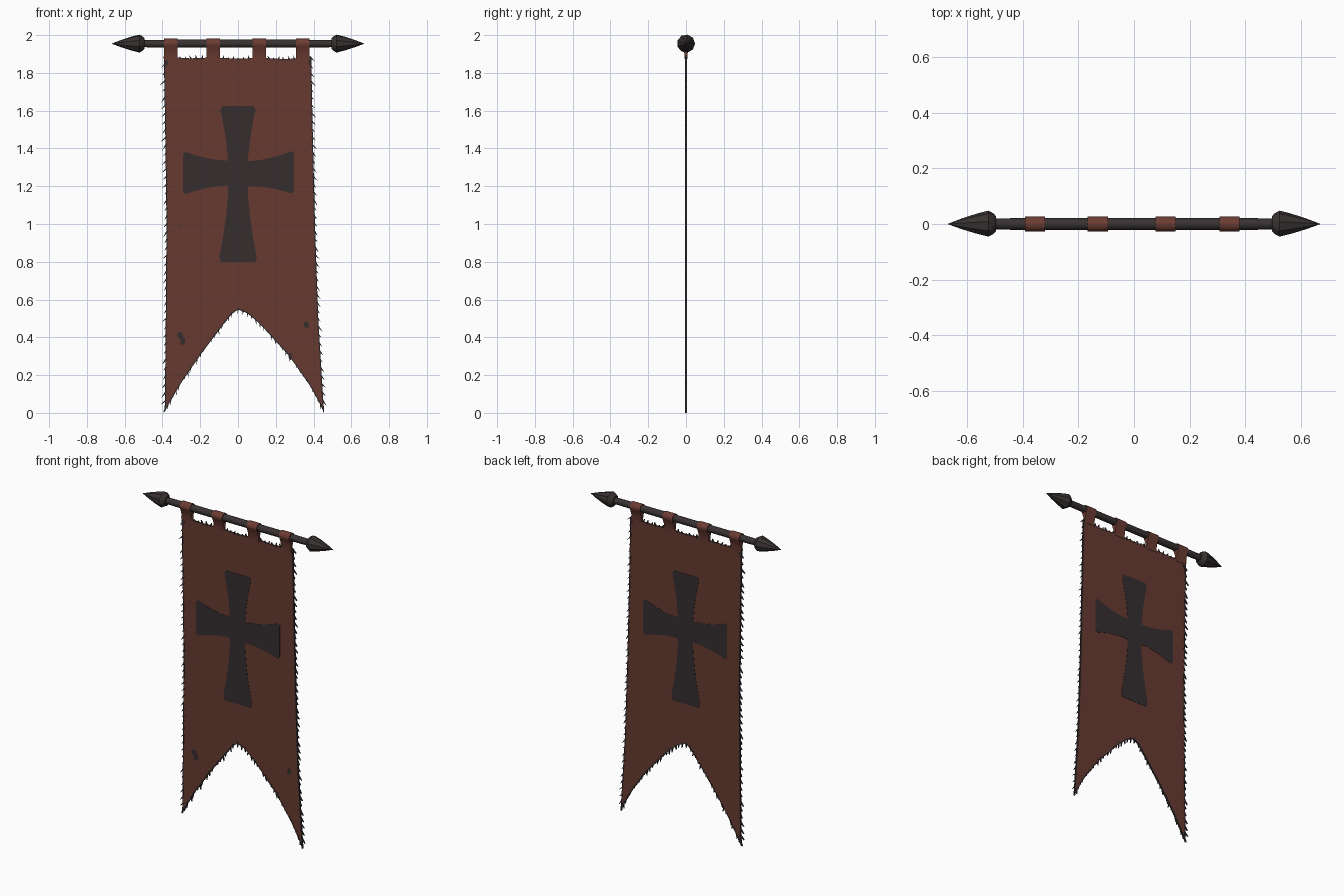
import bpy, bmesh, math, random
from mathutils import Vector

if "Cube" in bpy.data.objects:
    bpy.data.objects.remove(bpy.data.objects["Cube"])

random.seed(4)
ROD_Z = 1.955
T = 0.004            # half thickness of the cloth


def material(name, rgb):
    m = bpy.data.materials.new(name)
    m.diffuse_color = (*rgb, 1)
    m.use_nodes = True
    m.node_tree.nodes["Principled BSDF"].inputs["Base Color"].default_value = m.diffuse_color
    return m


RED = material("rust red cloth", (0.135, 0.042, 0.030))
TAB = material("tab red cloth", (0.150, 0.045, 0.033))
DARK = material("charcoal cloth", (0.036, 0.027, 0.028))
IRON = material("dark iron", (0.040, 0.032, 0.031))


def finish(bm, name, mat, smooth=None):
    bmesh.ops.recalc_face_normals(bm, faces=bm.faces)
    me = bpy.data.meshes.new(name)
    bm.to_mesh(me)
    bm.free()
    ob = bpy.data.objects.new(name, me)
    bpy.context.collection.objects.link(ob)
    me.materials.append(mat)
    if smooth:
        bpy.ops.object.select_all(action='DESELECT')
        ob.select_set(True)
        bpy.context.view_layer.objects.active = ob
        bpy.ops.object.shade_smooth_by_angle(angle=math.radians(smooth))
    return ob


def prism(bm, pts, axis):
    """Close a planar outline and extrude it along the axis vector."""
    f = bm.faces.new([bm.verts.new(p) for p in pts])
    new = bmesh.ops.extrude_face_region(bm, geom=[f], use_keep_orig=True)["geom"]
    for v in new:
        if isinstance(v, bmesh.types.BMVert):
            v.co += Vector(axis)
    bmesh.ops.triangulate(bm, faces=[g for g in bm.faces if len(g.verts) > 4])


def plate(name, outlines, half, mat):
    """Flat piece from x,z outlines, visible on both sides of the cloth."""
    bm = bmesh.new()
    for o in outlines:
        prism(bm, [(x, -half, z) for x, z in o], (0, 2 * half, 0))
    return finish(bm, name, mat)


def lathe_x(name, profile, sides, mat, smooth=None):
    """Revolve (x, radius) points about the rod axis."""
    bm = bmesh.new()
    rings = []
    for x, r in profile:
        rings.append([bm.verts.new((x, r * math.cos(2 * math.pi * i / sides),
                                    ROD_Z + r * math.sin(2 * math.pi * i / sides)))
                      for i in range(sides)])
    for a, b in zip(rings, rings[1:]):
        for i in range(sides):
            j = (i + 1) % sides
            bm.faces.new((a[i], a[j], b[j], b[i]))
    bm.faces.new(rings[0])
    bm.faces.new(rings[-1])
    return finish(bm, name, mat, smooth)


def walk(path, step):
    """Evenly spaced points along a polyline."""
    for a, b in zip(path, path[1:]):
        a, b = Vector(a), Vector(b)
        n = max(1, round((b - a).length / step))
        for i in range(n):
            yield a.lerp(b, i / n)


# rod and the two pointed finials
lathe_x("rod", [(-0.51, 0.020), (-0.3, 0.022), (0.3, 0.022), (0.51, 0.020)], 10, IRON, 40)
for s, side in ((-1, "left"), (1, "right")):
    lathe_x(side + "_finial", [(s * x, r) for x, r in
            ((0.495, 0.028), (0.503, 0.037), (0.522, 0.048), (0.565, 0.037),
             (0.62, 0.019), (0.667, 0.001))], 9, IRON, 30)

# hanging tabs looped over the rod
for n, x in enumerate((-0.355, -0.13, 0.113, 0.342)):
    arc = [math.radians(a) for a in range(-40, 221, 26)]
    prof = [(0.006, 1.865), (0.009, 1.905)]
    prof += [(0.027 * math.cos(a), ROD_Z + 0.027 * math.sin(a)) for a in arc]
    prof += [(-0.009, 1.905), (-0.006, 1.865)]
    bm = bmesh.new()
    prism(bm, [(x - 0.036, y, z) for y, z in prof], (0.072, 0, 0))
    finish(bm, f"tab_{n + 1}", TAB, 40)

# cloth with a swallowtail lower edge
top = [(-0.39, 1.885), (-0.25, 1.877), (-0.13, 1.882), (0, 1.875), (0.113, 1.88),
       (0.24, 1.873), (0.385, 1.88)]
right = [(0.385, 1.88), (0.393, 1.5), (0.405, 1.0), (0.422, 0.5), (0.452, 0.02)]
notch = [(0.452, 0.02), (0.38, 0.15), (0.275, 0.30), (0.116, 0.475), (0.05, 0.53), (0, 0.55),
         (-0.035, 0.525), (-0.085, 0.462), (-0.2, 0.31), (-0.3, 0.165), (-0.385, 0.02)]
left = [(-0.385, 0.02), (-0.38, 0.5), (-0.376, 1.0), (-0.383, 1.5), (-0.39, 1.885)]
plate("banner_cloth", [top[:-1] + right[:-1] + notch[:-1] + left[:-1]], T, RED)

# flared cross: four arms with curved sides around a square centre
CX, CZ = 0.0, 1.255


def arm(direction, inner, length, w0, w1):
    d = Vector(direction)
    p = Vector((-d.y, d.x))
    c = Vector((CX, CZ))
    ts = (0, 0.25, 0.45, 0.65, 0.82, 0.94)
    edge = [(inner + (length - inner) * t, w0 + (w1 - w0) * t ** 1.9) for t in ts]
    edge.append((length, w1 * 0.85))
    pts = [c + d * l + p * w for l, w in edge]
    pts += [c + d * l - p * w for l, w in reversed(edge)]
    return [tuple(q) for q in pts]


k = 0.05
cross = [arm((0, 1), 0.0, 0.37, k, 0.098), arm((0, -1), 0.0, 0.457, k, 0.106),
         arm((1, 0), k, 0.297, 0.066, 0.118), arm((-1, 0), k, 0.292, 0.066, 0.118)]
# sink the side arms a touch to match the hand-painted slant
cross[2] = [(x, z + 0.03 * max(0, x) ) for x, z in cross[2]]
cross[3] = [(x, z + 0.015) for x, z in cross[3]]
cross[2] = [(x, z + 0.01) for x, z in cross[2]]
plate("cross_emblem", cross, T + 0.0015, DARK)


# burn marks on the front, and worn upper corners
def blot(x, z, rx, rz):
    return [(x + rx * random.uniform(0.75, 1.1) * math.cos(a * math.pi / 4),
             z + rz * random.uniform(0.75, 1.1) * math.sin(a * math.pi / 4)) for a in range(8)]


bm = bmesh.new()
for o in (blot(-0.305, 0.41, 0.017, 0.022), blot(-0.293, 0.38, 0.014, 0.026),
          blot(0.362, 0.466, 0.015, 0.02), blot(0.278, 0.3, 0.012, 0.02),
          blot(-0.308, 0.985, 0.006, 0.004)):
    prism(bm, [(x, -T - 0.001, z) for x, z in o], (0, 0.002, 0))
finish(bm, "burn_marks", DARK)
plate("worn_corners", [[(-0.392, 1.885), (-0.365, 1.876), (-0.372, 1.845), (-0.388, 1.825)],
                       [(0.388, 1.882), (0.37, 1.87), (0.375, 1.845), (0.388, 1.82)]],
      T + 0.001, DARK)

# frayed threads around every edge
bm = bmesh.new()


def thread(base, direction, length, width):
    d = Vector(direction).normalized()
    p = Vector((-d.y, d.x)) * width / 2
    b = Vector(base) - d * 0.008
    tip = Vector(base) + d * length
    tip.y = max(tip.y, 0.0)
    prism(bm, [(q.x, -0.005, q.y) for q in (b + p, b - p, tip)], (0, 0.01, 0))


for path, s in ((left, -1), (right, 1)):
    for q in walk(path, 0.043):
        thread(q, (s, random.uniform(-1.5, -0.8)), random.uniform(0.018, 0.036), 0.011)
for q in walk(notch, 0.03):
    thread(q, (random.uniform(-0.25, 0.25), -1), random.uniform(0.005, 0.032), 0.009)
thread((-0.383, 0.03), (-0.2, -1), 0.034, 0.016)
thread((0.448, 0.03), (0.25, -1), 0.034, 0.016)
for q in walk(top, 0.028):
    thread(q, (random.uniform(-0.6, 0.6), 1), random.uniform(0.006, 0.02), 0.012)
finish(bm, "frayed_threads", DARK)

# thin dark hem along the cut edges
bm = bmesh.new()
for path in (left, right, notch):
    for a, b in zip(path, path[1:]):
        a, b = Vector(a), Vector(b)
        p = Vector((-(b - a).y, (b - a).x)).normalized() * 0.0025
        prism(bm, [(q.x, -0.005, q.y) for q in (a + p, b + p, b - p, a - p)], (0, 0.01, 0))
finish(bm, "dark_hem", DARK)
